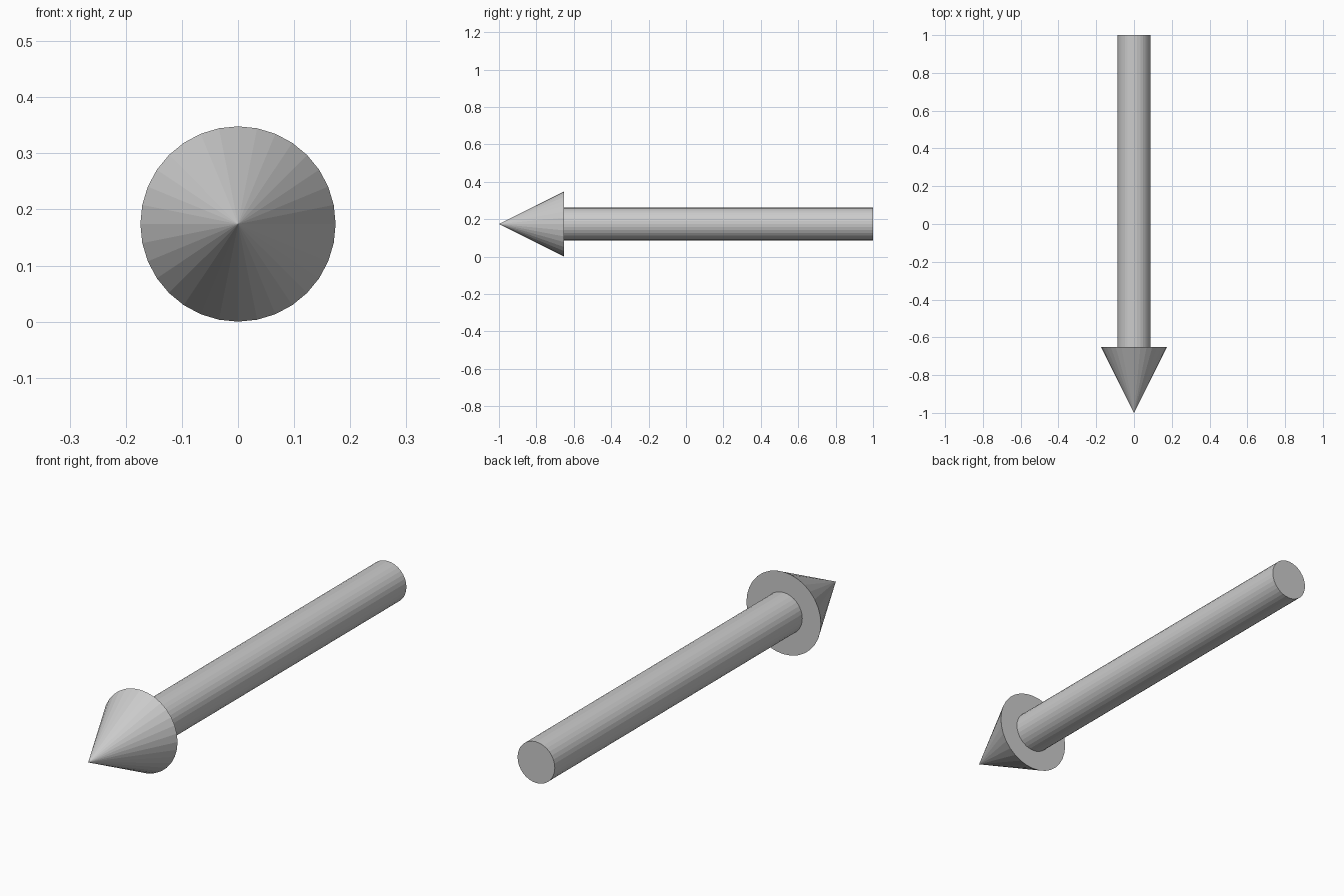
import bpy
from math import pi

if "Cube" in bpy.data.objects:
    bpy.data.objects.remove(bpy.data.objects["Cube"])

AXIS_Z = 0.174      # height of the arrow's centre line
HEAD_BASE = -0.652  # y where head meets shaft
SIDES = 32


def tapered_part(name, r_back, r_front, y_back, y_front):
    """Cone or cylinder lying along y, pointing to the front (-y)."""
    bpy.ops.mesh.primitive_cone_add(
        vertices=SIDES, radius1=r_back, radius2=r_front,
        depth=y_back - y_front,
        location=(0, (y_back + y_front) / 2, AXIS_Z),
        rotation=(pi / 2, 0, 0))
    bpy.context.object.name = name


# Pointed head
tapered_part("arrow_head", 0.174, 0, HEAD_BASE, -1)
# Straight shaft
tapered_part("arrow_shaft", 0.087, 0.087, 1, HEAD_BASE)
